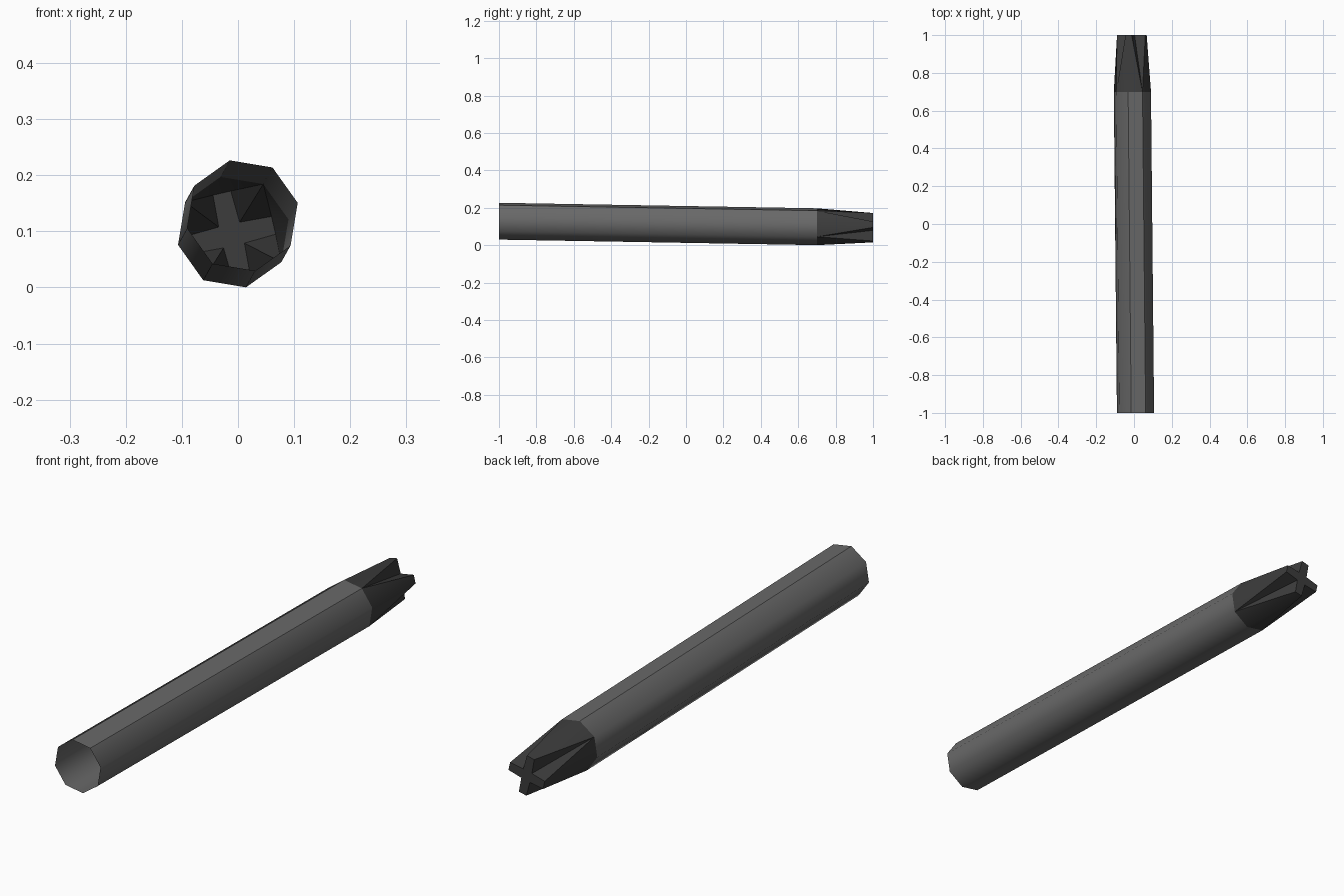
import bpy, bmesh, math

if "Cube" in bpy.data.objects:
    bpy.data.objects.remove(bpy.data.objects["Cube"])

def material(name, v):
    m = bpy.data.materials.new(name)
    m.diffuse_color = (v, v, v, 1)
    m.use_nodes = True
    m.node_tree.nodes["Principled BSDF"].inputs["Base Color"].default_value = m.diffuse_color
    return m

def centre(y):
    # slightly tilted axis of the bit
    t = (y + 1) / 1.7
    return 0.008 - 0.0165 * t, 0.128 - 0.0295 * t

def place(bm, y, r, deg):
    cx, cz = centre(y)
    a = math.radians(deg)
    return bm.verts.new((cx + r * math.cos(a), y, cz + r * math.sin(a)))

def finish(bm, name, mat):
    me = bpy.data.meshes.new(name)
    bm.to_mesh(me)
    bm.free()
    me.materials.append(mat)
    ob = bpy.data.objects.new(name, me)
    bpy.context.collection.objects.link(ob)
    return ob

R, START, SHOULDER = 0.101, 13, 0.7

# Shaft: open octagonal tube, smooth except along its flat top facet
bm = bmesh.new()
back = [place(bm, -1, R, START + 45 * i) for i in range(8)]
front = [place(bm, SHOULDER, R, START + 45 * i) for i in range(8)]
for i in range(8):
    j = (i + 1) % 8
    f = bm.faces.new((back[i], front[i], front[j], back[j]))
    f.smooth = True
for i in (1, 2):
    bm.edges.get((back[i], front[i])).smooth = False
bm.normal_update()
finish(bm, "shaft", material("mid grey steel", 0.14))

# Tip: octagon tapering into a cross, with a V groove between the arms
bm = bmesh.new()
ring = [place(bm, SHOULDER, R, START + 45 * i) for i in range(8)]
cross = []
for k in range(4):
    a = START + 90 * k
    lo = place(bm, 1, 0.0785, a - 12)
    hi = place(bm, 1, 0.0785, a + 12)
    inner = place(bm, 1, 0.027, a + 45)
    cross.append((lo, hi, inner))
for k in range(4):
    lo, hi, inner = cross[k]
    nxt = cross[(k + 1) % 4][0]
    v, g, w = ring[2 * k], ring[2 * k + 1], ring[(2 * k + 2) % 8]
    for tri in ((v, lo, hi), (v, hi, g), (g, hi, inner), (g, inner, nxt), (g, nxt, w)):
        bm.faces.new(tri)
# Cross-shaped end face
bm.faces.new([p for arm in cross for p in arm][::-1])
bmesh.ops.recalc_face_normals(bm, faces=bm.faces)
if sum(f.normal.y for f in bm.faces if len(f.verts) == 12) < 0:
    bmesh.ops.reverse_faces(bm, faces=bm.faces)
tip = finish(bm, "cross_tip", material("dark grey steel", 0.045))
bpy.context.view_layer.objects.active = tip
tip.select_set(True)
bpy.ops.object.shade_smooth_by_angle(angle=math.radians(35))
